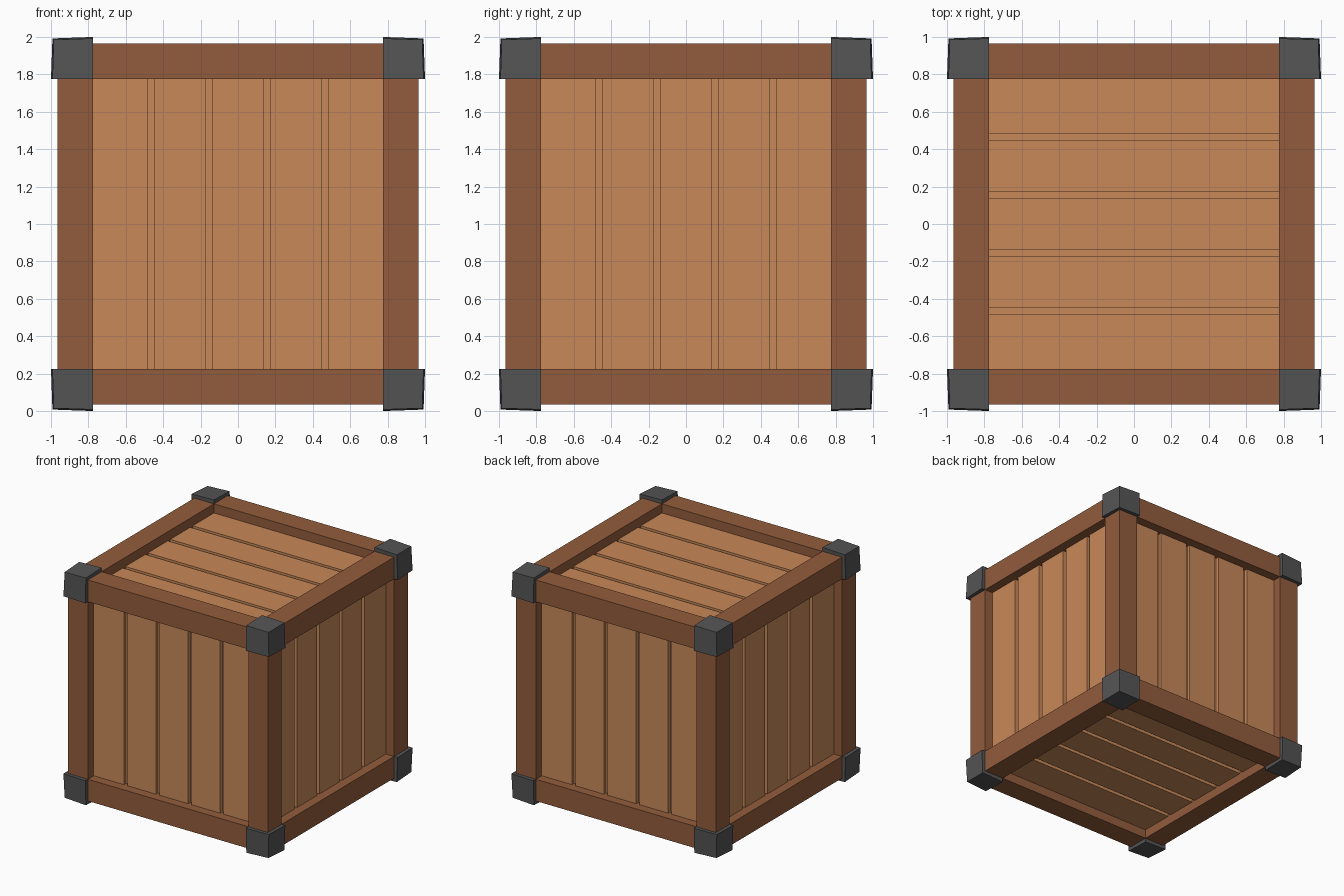
import bpy, bmesh
from itertools import product
from mathutils import Vector

if "Cube" in bpy.data.objects:
    bpy.data.objects.remove(bpy.data.objects["Cube"])

INNER, OUTER = 0.775, 0.965      # frame beam cross-section limits
PLANK, GROOVE = 0.885, 0.855     # plank face and groove floor distance
N, GAP = 5, 0.034                # planks per side, gap width


def material(name, rgb):
    m = bpy.data.materials.new(name)
    m.diffuse_color = (*rgb, 1)
    m.use_nodes = True
    m.node_tree.nodes["Principled BSDF"].inputs["Base Color"].default_value = m.diffuse_color
    return m


plank_mat = material("light_wood", (0.58, 0.25, 0.10))
beam_mat = material("dark_wood", (0.29, 0.107, 0.045))
metal_mat = material("dark_metal", (0.09, 0.09, 0.09))


def box(name, lo, hi, mat, shape=None):
    """Box between two corners, lifted so the crate stands on z = 0."""
    bm = bmesh.new()
    bmesh.ops.create_cube(bm, size=1)
    for v in bm.verts:
        p = Vector([lo[i] if v.co[i] < 0 else hi[i] for i in range(3)])
        v.co = (shape(p) if shape else p) + Vector((0, 0, 1))
    me = bpy.data.meshes.new(name)
    bm.to_mesh(me)
    bm.free()
    me.materials.append(mat)
    ob = bpy.data.objects.new(name, me)
    bpy.context.collection.objects.link(ob)
    return ob


def span(sign, a, b):
    return (a, b) if sign > 0 else (-b, -a)


def box_from_spans(name, spans, mat, shape=None):
    return box(name, [s[0] for s in spans], [s[1] for s in spans], mat, shape)


# Inner body: its faces are the groove floors between planks
box("inner_body", [-GROOVE] * 3, [GROOVE] * 3, plank_mat)

# Planks: (facing axis, axis across the planks, name)
pitch = 2 * INNER / N
for axis, across, label in ((0, 1, "side"), (1, 0, "end"), (2, 1, "lid")):
    for sign in (-1, 1):
        for k in range(N):
            a = -INNER + k * pitch + (GAP / 2 if k else 0)
            b = -INNER + (k + 1) * pitch - (GAP / 2 if k < N - 1 else 0)
            spans = [(-INNER, INNER)] * 3
            spans[axis] = span(sign, GROOVE - 0.02, PLANK)
            spans[across] = (a, b)
            box_from_spans(label + "_plank", spans, plank_mat)

# Twelve frame beams
for axis in range(3):
    for s in product((-1, 1), repeat=2):
        spans = [span(t, INNER, OUTER) for t in s]
        spans.insert(axis, (-INNER, INNER))
        box_from_spans("post" if axis == 2 else "rail", spans, beam_mat)


# Corner caps, slightly pinched toward the outer corner
def pinch(p):
    far = [abs(c) > 0.9 for c in p]
    r = (1, 1, 0.992, 0.985)[sum(far)]
    return Vector([c * r if f else c for c, f in zip(p, far)])


for s in product((-1, 1), repeat=3):
    box_from_spans("corner_cap", [span(t, INNER, 1.0) for t in s], metal_mat, pinch)
